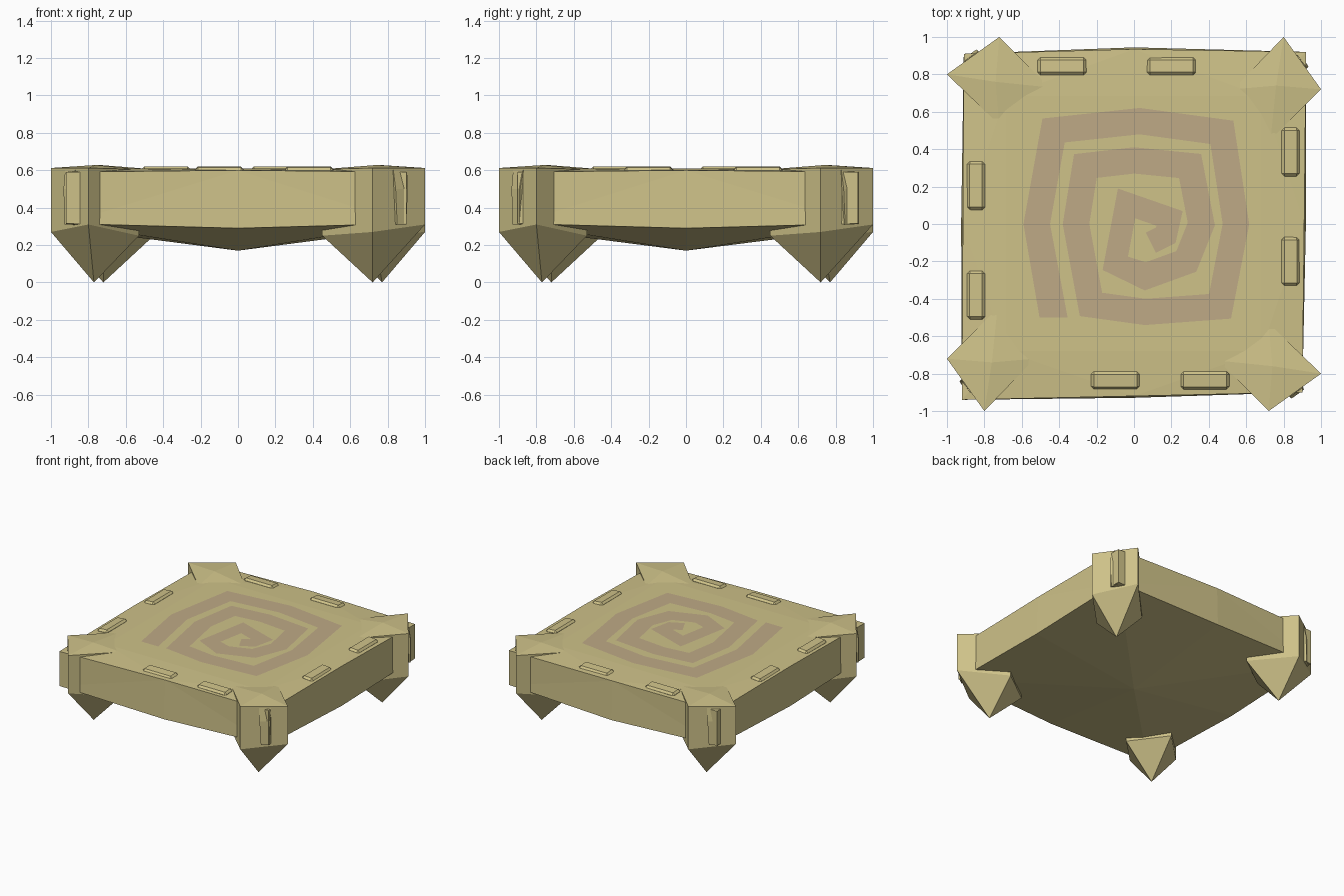
import bpy, bmesh
from math import pi, atan2
from mathutils import Vector, Matrix

if "Cube" in bpy.data.objects:
    bpy.data.objects.remove(bpy.data.objects["Cube"])


def material(name, color):
    m = bpy.data.materials.new(name)
    m.diffuse_color = (*color, 1)
    m.use_nodes = True
    m.node_tree.nodes["Principled BSDF"].inputs["Base Color"].default_value = m.diffuse_color
    return m


STONE = material("sandstone", (0.62, 0.54, 0.25))
TINT = material("spiral_tint", (0.52, 0.40, 0.24))


def make(name, verts, faces, mat=STONE, turn=0, fix=True):
    me = bpy.data.meshes.new(name)
    me.from_pydata(verts, [], faces)
    me.transform(Matrix.Rotation(turn * pi / 2, 4, 'Z'))
    if fix:
        bm = bmesh.new()
        bm.from_mesh(me)
        bmesh.ops.recalc_face_normals(bm, faces=bm.faces)
        bm.to_mesh(me)
        bm.free()
    me.materials.append(mat)
    ob = bpy.data.objects.new(name, me)
    bpy.context.collection.objects.link(ob)
    return ob


# Slab: eight-point outline, raised centre panel, sloping rim, shallow pyramid underside
outline = [(-0.92, -0.94), (0, -0.92), (0.90, -0.90), (0.91, 0),
           (0.92, 0.92), (0, 0.935), (-0.91, 0.91), (-0.915, 0)]
verts = [(x, y, 0.59 if i % 2 == 0 else 0.60) for i, (x, y) in enumerate(outline)]
verts += [(x * (1 if i % 2 == 0 else 1.01), y * (1 if i % 2 == 0 else 1.01),
           0.315 if i % 2 == 0 else 0.29) for i, (x, y) in enumerate(outline)]
verts += [(-0.685, -0.68, 0.61), (0.68, -0.68, 0.61), (0.68, 0.685, 0.61), (-0.685, 0.685, 0.61)]
verts.append((0, 0, 0.17))
faces = [(16, 17, 18, 19)]
for k in range(4):
    a, m, b = 2 * k, 2 * k + 1, (2 * k + 2) % 8
    i, j = 16 + k, 16 + (k + 1) % 4
    faces += [(a, m, i), (m, j, i), (m, b, j)]
    faces += [(a, a + 8, m), (a + 8, m + 8, m), (m + 8, b + 8, m), (b + 8, b, m)]
    faces += [(a + 8, 20, m + 8), (m + 8, 20, b + 8)]
make("slab", verts, faces)

# Corner legs: four-sided block with peaked cap and pointed foot, repeated by quarter turns
plan = [(0.80, 1.0), (0.53, 0.72), (0.73, 0.45), (1.0, 0.72)]
low = [0.31, 0.25, 0.25, 0.27]
top = [0.612, 0.605, 0.605, 0.612]
leg_v = [(x, y, z) for (x, y), z in zip(plan, top)]
leg_v += [(x, y, z) for (x, y), z in zip(plan, low)]
leg_v += [(0.76, 0.74, 0.628), (0.77, 0.72, 0.0)]
leg_f = []
for i in range(4):
    j = (i + 1) % 4
    leg_f += [(i, j, j + 4, i + 4), (i, j, 8), (i + 4, j + 4, 9)]

# Narrow rib on each leg's outer face
mid = Vector((0.895, 0.865, 0))
along = (Vector((1.0, 0.72, 0)) - Vector((0.80, 1.0, 0))).normalized()
out = Vector((-along.y, along.x, 0))
if out.x < 0:
    out = -out
rib_v = []
for z, w, d in ((0.60, 0.045, 0.004), (0.50, 0.04, 0.018), (0.31, 0.03, 0.018)):
    for s, o in ((-1, -0.03), (1, -0.03), (1, d), (-1, d)):
        p = mid + along * s * w + out * o
        rib_v.append((p.x, p.y, z))
rib_f = [(0, 1, 2, 3), (8, 9, 10, 11)]
for r in (0, 4):
    rib_f += [(r + i, r + (i + 1) % 4, r + 4 + (i + 1) % 4, r + 4 + i) for i in range(4)]

for t, side in enumerate(("back_right", "back_left", "front_left", "front_right")):
    make(side + "_leg", leg_v, leg_f, turn=t)
    make(side + "_rib", rib_v, rib_f, turn=t)

# Bevelled pegs lying on the rim
pegs = [(0.835, 0.385, 1), (0.835, -0.20, 1), (-0.385, 0.842, 0), (0.20, 0.842, 0),
        (-0.843, 0.205, 1), (-0.843, -0.38, 1), (-0.10, -0.835, 0), (0.38, -0.835, 0)]
for n, (x, y, upright) in enumerate(pegs):
    bm = bmesh.new()
    bmesh.ops.create_cube(bm, size=1)
    size = (0.095, 0.26, 0.07) if upright else (0.26, 0.095, 0.07)
    bmesh.ops.scale(bm, vec=size, verts=bm.verts)
    bmesh.ops.bevel(bm, geom=bm.edges[:], offset=0.015, segments=1, affect='EDGES')
    tilt = Matrix.Rotation(0.08 if x > 0 else -0.08, 4, 'Y') if upright else \
        Matrix.Rotation(-0.08 if y > 0 else 0.08, 4, 'X')
    bm.transform(Matrix.Translation((x, y, 0.583)) @ tilt)
    me = bpy.data.meshes.new("rim_peg")
    bm.to_mesh(me)
    bm.free()
    me.materials.append(STONE)
    bpy.context.collection.objects.link(bpy.data.objects.new(f"rim_peg_{n + 1}", me))

# Tinted angular spiral: a mitred flat ribbon just above the panel
path = [(-0.43, -0.50), (-0.52, 0), (-0.43, 0.50), (0.03, 0.55), (0.47, 0.49), (0.545, 0),
        (0.46, -0.44), (0.06, -0.47), (-0.23, -0.43), (-0.31, 0), (-0.26, 0.31), (0, 0.34),
        (0.30, 0.31), (0.36, 0), (0.28, -0.20), (0.06, -0.28), (-0.10, -0.21), (-0.04, 0.11),
        (0.19, 0.03), (0.17, -0.06), (0.09, -0.10)]
pts = [Vector(p) for p in path]
ribbon = []
for i, p in enumerate(pts):
    d1 = (p - pts[max(i - 1, 0)]) if i else pts[1] - p
    d2 = (pts[i + 1] - p) if i < len(pts) - 1 else d1
    n1 = Vector((-d1.y, d1.x)).normalized()
    n2 = Vector((-d2.y, d2.x)).normalized()
    m = (n1 + n2).normalized()
    w = min((0.07 if i < 16 else 0.06) / max(m.dot(n1), 0.4), 0.12)
    if i == 0:
        m, w = Vector((-1, 0)), 0.075
    # wind so the ribbon faces upward
    ribbon += [(*(p + m * w * s), 0.6125) for s in (1, -1)]
quads = [(2 * i, 2 * i + 1, 2 * i + 3, 2 * i + 2) for i in range(len(pts) - 1)]
make("spiral_inlay", ribbon, quads, TINT, fix=False)
